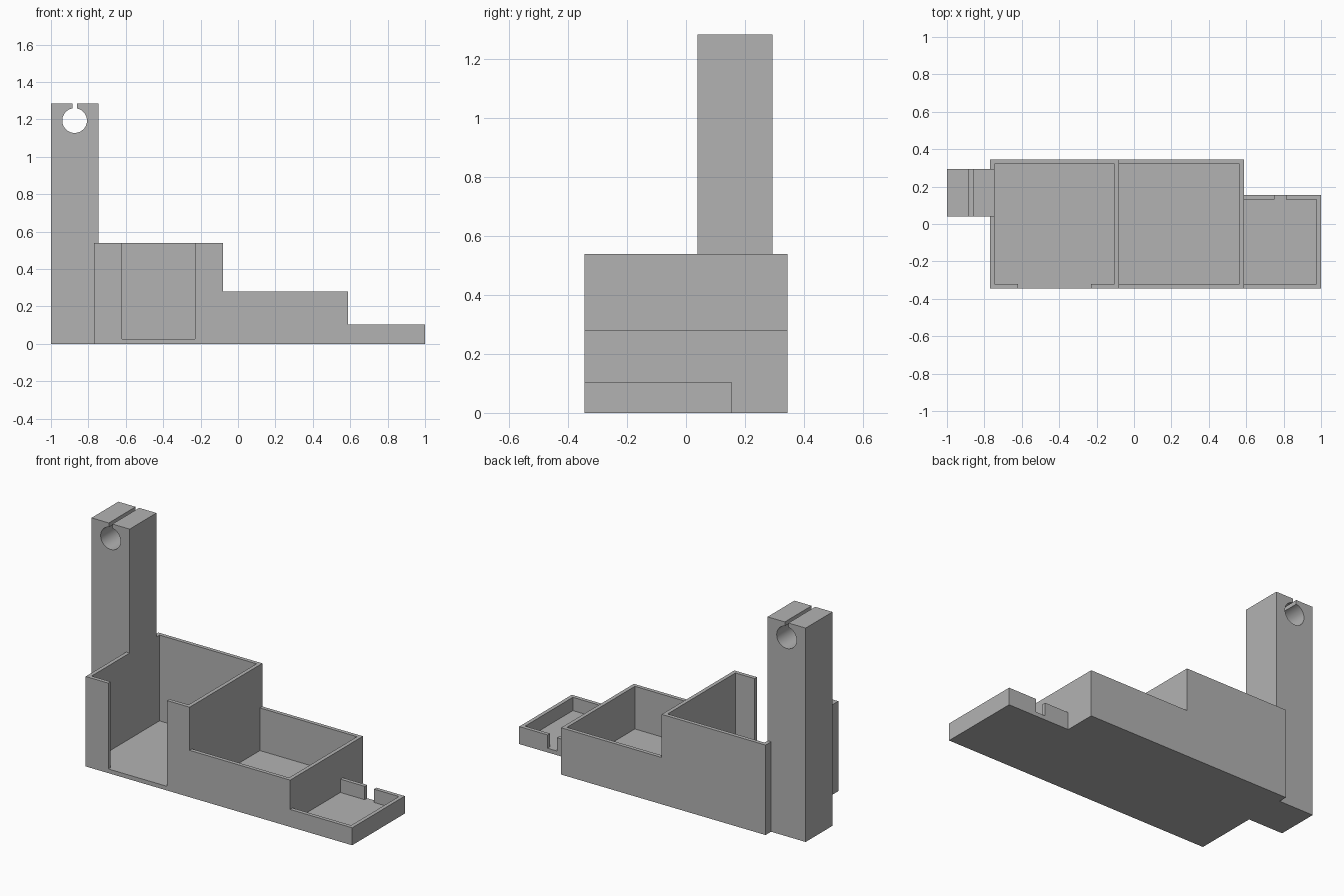
import bpy, bmesh, math

cube = bpy.data.objects.get("Cube")
if cube:
    bpy.data.objects.remove(cube, do_unlink=True)

grey = bpy.data.materials.new("plain_grey")
grey.use_nodes = True
colour = (0.45, 0.45, 0.45, 1)
grey.diffuse_color = colour
grey.node_tree.nodes["Principled BSDF"].inputs["Base Color"].default_value = colour


def prism(name, outline, y0, y1):
    """Extrude an x-z outline from y0 to y1."""
    bm = bmesh.new()
    face = bm.faces.new([bm.verts.new((x, y0, z)) for x, z in outline])
    new = bmesh.ops.extrude_face_region(bm, geom=[face])["geom"]
    moved = [v for v in new if isinstance(v, bmesh.types.BMVert)]
    bmesh.ops.translate(bm, verts=moved, vec=(0, y1 - y0, 0))
    bmesh.ops.recalc_face_normals(bm, faces=bm.faces)
    mesh = bpy.data.meshes.new(name)
    bm.to_mesh(mesh)
    bm.free()
    mesh.materials.append(grey)
    obj = bpy.data.objects.new(name, mesh)
    bpy.context.collection.objects.link(obj)
    return obj


def box(name, x0, x1, y0, y1, z0, z1):
    return prism(name, [(x0, z0), (x1, z0), (x1, z1), (x0, z1)], y0, y1)


def carve(obj, *cutters):
    """Subtract the cutters for good, then discard them."""
    for cutter in cutters:
        mod = obj.modifiers.new("carve", "BOOLEAN")
        mod.operation = "DIFFERENCE"
        mod.solver = "EXACT"
        mod.object = cutter
    bpy.context.view_layer.update()
    graph = bpy.context.evaluated_depsgraph_get()
    mesh = bpy.data.meshes.new_from_object(obj.evaluated_get(graph))
    obj.modifiers.clear()
    obj.data = mesh
    for cutter in cutters:
        bpy.data.objects.remove(cutter, do_unlink=True)


# Main dimensions
WALL, FLOOR, OVER = 0.023, 0.025, 2
LEFT, STEP, END = -0.77, -0.08, 0.588
FRONT, BACK = -0.345, 0.345
HIGH, MID, LOW = 0.54, 0.281, 0.105
POST_X, POST_FRONT, POST_BACK = -0.747, 0.039, 0.293
TRAY_BACK = 0.154

# Tall and middle bins, one stepped shell with a doorway and a seat for the post
bins = prism("stepped_bins", [(LEFT, 0), (END, 0), (END, MID), (STEP, MID),
                              (STEP, HIGH), (LEFT, HIGH)], FRONT, BACK)
carve(bins,
      box("tall_hollow", LEFT + WALL, STEP - WALL, FRONT + WALL, BACK - WALL, FLOOR, OVER),
      box("middle_hollow", STEP, END - WALL, FRONT + WALL, BACK - WALL, FLOOR, OVER),
      box("doorway", -0.62, -0.23, -1, FRONT + 2 * WALL, FLOOR, OVER),
      box("post_seat", -1, POST_X, POST_FRONT, POST_BACK, -1, OVER))

# Low tray with a notch in its back wall
tray = box("low_tray", END, 1, FRONT, TRAY_BACK, 0, LOW)
carve(tray,
      box("tray_hollow", END - WALL, 1 - WALL, FRONT + WALL, TRAY_BACK - WALL, FLOOR, OVER),
      box("tray_notch", 0.75, 0.812, TRAY_BACK - 2 * WALL, 1, FLOOR, OVER))

# Post with a keyhole clip at the top
TOP, HOLE_Z, RADIUS, HALF_SLOT, STEPS = 1.284, 1.194, 0.066, 0.012, 48
centre = (POST_X - 1) / 2
gap = math.asin(HALF_SLOT / RADIUS)
hole = []
for i in range(STEPS + 1):
    a = gap + (2 * math.pi - 2 * gap) * i / STEPS
    hole.append((centre + RADIUS * math.sin(a), HOLE_Z + RADIUS * math.cos(a)))
outline = [(-1, 0), (POST_X, 0), (POST_X, TOP), (centre + HALF_SLOT, TOP)]
outline += hole + [(centre - HALF_SLOT, TOP), (-1, TOP)]
post = prism("clip_post", outline, POST_FRONT, POST_BACK)

# Smooth the round hole, keep every corner crisp
bpy.ops.object.select_all(action="DESELECT")
post.select_set(True)
bpy.context.view_layer.objects.active = post
bpy.ops.object.shade_smooth_by_angle(angle=math.radians(30))
